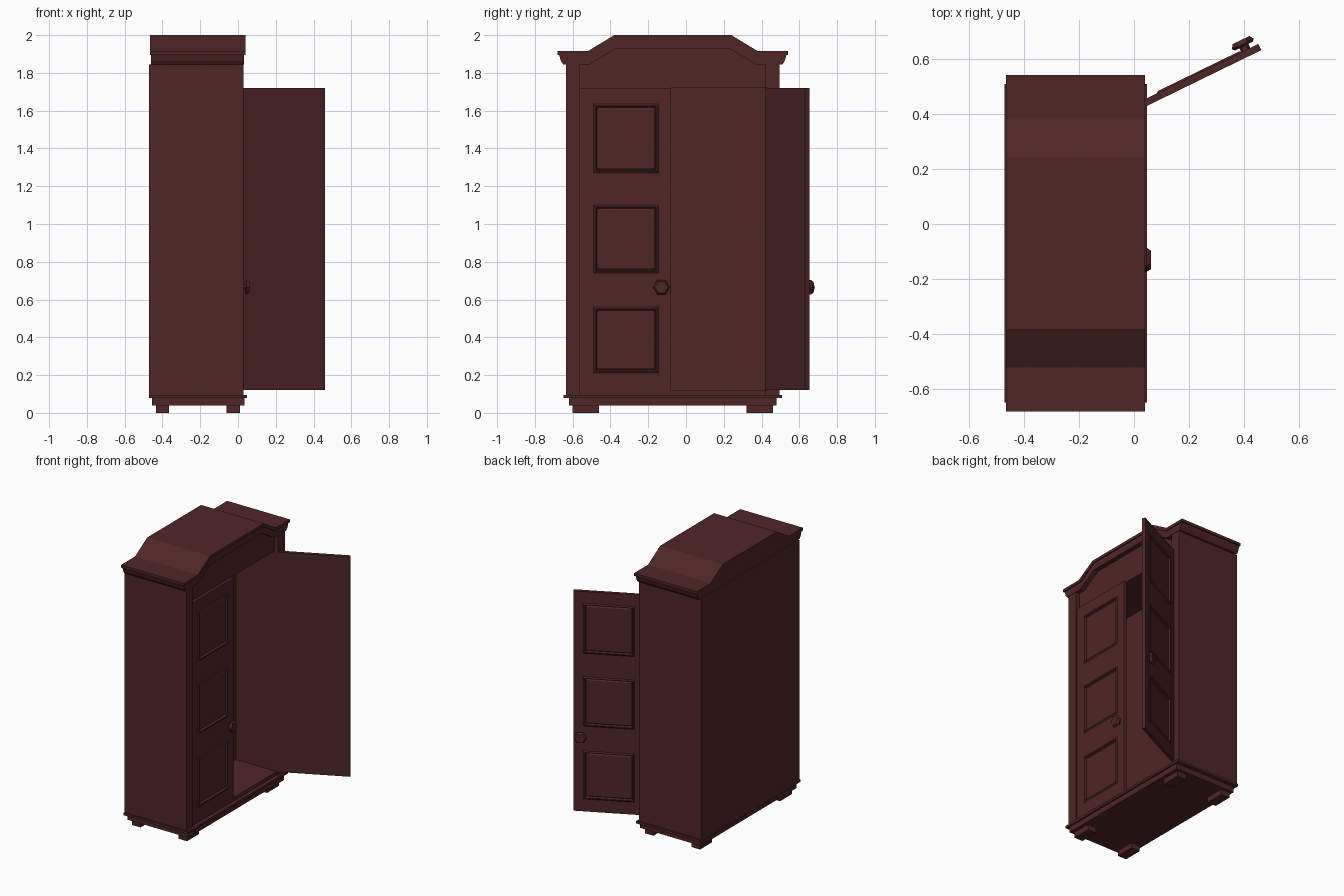
import bpy, bmesh, math
from mathutils import Matrix, Vector

cube = bpy.data.objects.get("Cube")
if cube:
    bpy.data.objects.remove(cube, do_unlink=True)

wood = bpy.data.materials.new("dark_red_wood")
wood.use_nodes = True
COLOUR = (0.08, 0.019, 0.019, 1)
wood.diffuse_color = COLOUR
wood.node_tree.nodes["Principled BSDF"].inputs["Base Color"].default_value = COLOUR

CY = -0.07       # middle of the cabinet
OPEN = 0.49      # half width of the door opening
BODY = 0.565     # half width of the body
Z0, Z1 = 0.12, 1.72   # opening height


def finish(bm, name):
    bmesh.ops.recalc_face_normals(bm, faces=bm.faces)
    me = bpy.data.meshes.new(name)
    bm.to_mesh(me)
    bm.free()
    me.materials.append(wood)
    ob = bpy.data.objects.new(name, me)
    bpy.context.collection.objects.link(ob)
    return ob


def add_box(bm, lo, hi):
    lo, hi = Vector(lo), Vector(hi)
    mat = Matrix.Translation((lo + hi) / 2) @ Matrix.Diagonal((*(hi - lo), 1))
    bmesh.ops.create_cube(bm, size=1, matrix=mat)


def box(name, x, y, z):
    """Box with y measured from the cabinet middle."""
    bm = bmesh.new()
    add_box(bm, (x[0], CY + y[0], z[0]), (x[1], CY + y[1], z[1]))
    return finish(bm, name)


def prism(name, half, x0, x1):
    """Symmetric (y, z) outline pushed along x; half runs down one side."""
    pts = half + [(-y, z) for y, z in reversed(half)]
    bm = bmesh.new()
    face = bm.faces.new([bm.verts.new((x0, CY + y, z)) for y, z in pts])
    ext = bmesh.ops.extrude_face_region(bm, geom=[face], use_keep_orig=True)
    verts = [g for g in ext["geom"] if isinstance(g, bmesh.types.BMVert)]
    bmesh.ops.translate(bm, verts=verts, vec=(x1 - x0, 0, 0))
    return finish(bm, name)


# Feet, plinth and base moulding
for x, depth in ((-0.435, "back"), (-0.06, "front")):
    for s, side in ((-1, "right"), (1, "left")):
        y = sorted((s * 0.39, s * 0.53))
        box(f"{depth}_{side}_foot", (x, x + 0.07), y, (0, 0.04))
box("plinth", (-0.455, 0.035), (-0.55, 0.55), (0.04, 0.08))
box("base_moulding", (-0.47, 0.047), (-0.578, 0.578), (0.08, 0.096))

# Cabinet shell around the cavity
for s, side in ((-1, "right"), (1, "left")):
    y = sorted((s * OPEN, s * BODY))
    box(f"{side}_side", (-0.46, 0.03), y, (0.096, 1.85))
box("floor", (-0.46, 0.018), (-OPEN, OPEN), (0.096, Z0))
box("inner_back", (-0.46, -0.31), (-OPEN, OPEN), (Z0, Z1))
box("back_panel", (-0.47, -0.46), (-BODY, BODY), (0.096, 1.845))

# Frieze and stepped, arched crown
prism("frieze", [(0.30, 1.94), (0.44, 1.86), (OPEN, 1.86), (OPEN, Z1)], -0.46, 0.0)


def arch_band(name, tops, thick, x0, x1):
    upper = [(0.31, tops[1]), (0.45, tops[0])]
    lower = [(0.44, tops[0] - thick), (0.30, tops[1] - thick)]
    return prism(name, upper + ends[name] + lower, x0, x1)


ends = {
    "crown_top": [(0.61, 1.915), (0.61, 1.895)],
    "crown_lower": [(0.602, 1.895), (0.592, 1.862), (0.58, 1.845)],
}
arch_band("crown_top", (1.915, 2.0), 0.02, -0.465, 0.04)
arch_band("crown_lower", (1.895, 1.98), 0.05, -0.46, 0.033)

# Doors: local x = width from hinge, y = outward, z = height
WIDTH, THICK = 0.48, 0.025
PANEL_U = (0.07, 0.415)
PANEL_Z = ((0.21, 0.56), (0.74, 1.10), (1.27, 1.635))


def door(name, place):
    bm = bmesh.new()
    add_box(bm, (0, 0, Z0), (WIDTH, THICK, Z1))
    cuts = [((u, 0, 0), (1, 0, 0)) for u in PANEL_U]
    cuts += [((0, 0, z), (0, 0, 1)) for pair in PANEL_Z for z in pair]
    for co, no in cuts:
        geom = bm.verts[:] + bm.edges[:] + bm.faces[:]
        bmesh.ops.bisect_plane(bm, geom=geom, plane_co=co, plane_no=no)

    def is_panel(f):
        c = f.calc_center_median()
        return (f.normal.y > 0.9 and PANEL_U[0] < c.x < PANEL_U[1]
                and any(a < c.z < b for a, b in PANEL_Z))

    # Raised rim, recess, then raised field
    bm.normal_update()
    panels = [f for f in bm.faces if is_panel(f)]
    for thick, depth in ((0.012, 0.006), (0.006, 0), (0.008, -0.014), (0.012, 0.005)):
        bmesh.ops.inset_individual(bm, faces=panels, thickness=thick, depth=depth)
        bm.normal_update()
    bm.transform(place)
    finish(bm, name)

    # Six-sided knob on a thin stem
    bm = bmesh.new()
    turn = Matrix.Rotation(-math.pi / 2, 4, "X")
    at = Vector((0.43, THICK, 0.665))
    for r1, r2, start, end in ((0.018, 0.018, -0.002, 0.02),
                               (0.036, 0.044, 0.016, 0.024),
                               (0.044, 0.034, 0.024, 0.04)):
        mid = at + Vector((0, (start + end) / 2, 0))
        bmesh.ops.create_cone(bm, cap_ends=True, segments=6, radius1=r1, radius2=r2,
                              depth=end - start,
                              matrix=Matrix.Translation(mid) @ turn @ Matrix.Rotation(math.pi / 6, 4, "Z"))
    bm.transform(place)
    finish(bm, name + "_knob")


def placement(origin, u, n):
    m = Matrix((u, n, (0, 0, 1))).transposed().to_4x4()
    m.translation = origin
    return m


swing = math.radians(26)
c, s = math.cos(swing), math.sin(swing)
door("closed_door", placement((-0.004, CY - OPEN, 0), (0, 1, 0), (1, 0, 0)))
door("open_door", placement((0.03, CY + OPEN, 0), (c, s, 0), (-s, c, 0)))
